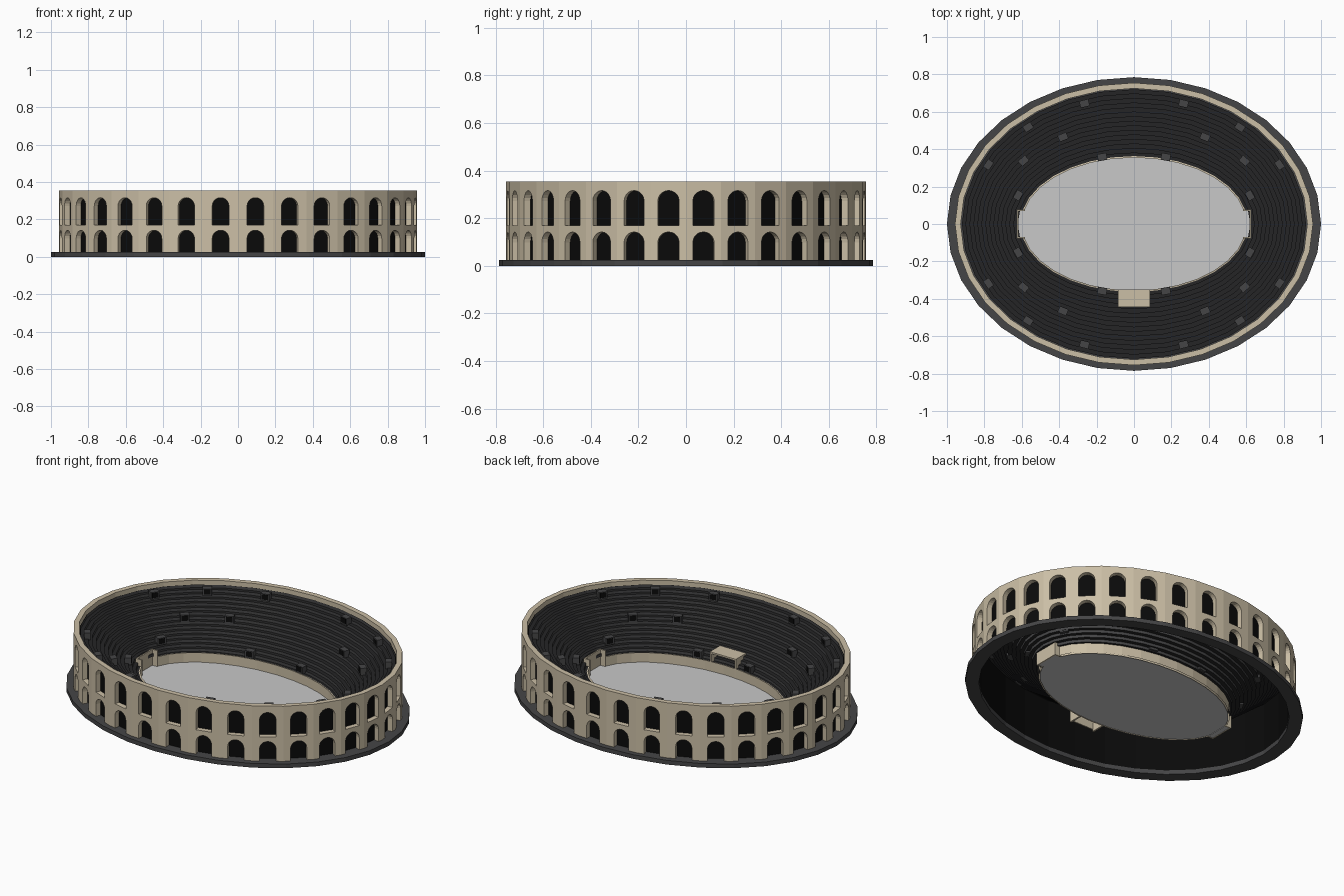
import bpy, bmesh, math
from mathutils import Matrix, Vector

if "Cube" in bpy.data.objects:
    bpy.data.objects.remove(bpy.data.objects["Cube"], do_unlink=True)

N = 32            # sides of every oval
ROWS = 15         # seating rows
FLOOR, PODIUM, SEAT_TOP, RIM = 0.025, 0.08, 0.33, 0.355
INNER, OUTER = (0.60, 0.355), (0.92, 0.72)


def material(name, rgb):
    m = bpy.data.materials.new(name)
    m.use_nodes = True
    m.diffuse_color = (*rgb, 1)
    m.node_tree.nodes["Principled BSDF"].inputs["Base Color"].default_value = (*rgb, 1)
    return m


STONE = material("warm stone", (0.60, 0.52, 0.38))
GREY = material("dark grey", (0.06, 0.06, 0.062))
TREAD = material("charcoal", (0.018, 0.018, 0.019))
BLACK = material("black", (0.003, 0.003, 0.003))
SAND = material("pale grey", (0.58, 0.58, 0.58))


def finish(name, bm, *mats):
    mesh = bpy.data.meshes.new(name)
    bm.to_mesh(mesh)
    bm.free()
    for m in mats:
        mesh.materials.append(m)
    obj = bpy.data.objects.new(name, mesh)
    bpy.context.collection.objects.link(obj)
    return obj


def oval(a, b, z, k):
    t = 2 * math.pi * k / N
    return Vector((a * math.sin(t), -b * math.cos(t), z))


def sweep(name, profile, mats, rule=None, skip=None):
    """Sweep (a, b, z) profile points round the oval."""
    bm = bmesh.new()
    for k in range(N):
        for i, (p, q) in enumerate(zip(profile, profile[1:])):
            if skip and skip(k, i):
                continue
            corners = (oval(*p, k), oval(*q, k), oval(*q, k + 1), oval(*p, k + 1))
            f = bm.faces.new([bm.verts.new(c) for c in corners])
            f.material_index = rule(i) if rule else 0
    bmesh.ops.remove_doubles(bm, verts=bm.verts, dist=1e-5)
    return finish(name, bm, *mats)


def box(name, centre, size, mat, angle=0):
    bm = bmesh.new()
    bmesh.ops.create_cube(bm, size=1, matrix=Matrix.Translation(centre)
                          @ Matrix.Rotation(angle, 4, 'Z') @ Matrix.Diagonal((*size, 1)))
    return finish(name, bm, mat)


def at_gate(k):
    return k % (N // 2) in (N // 4 - 1, N // 4)


# Base step
sweep("base_step", [(0.92, 0.72, 0), (0.92, 0.72, FLOOR), (1, 0.785, FLOOR),
                    (1, 0.785, 0), (0.92, 0.72, 0)], [GREY])

# Arcaded outer wall: one sheet of bays, thickened inwards
HALF, RISE = 0.045, 0.044
SPRING = (0.098, 0.272)
LEVELS = [0.022, SPRING[0], 0.17, SPRING[1], RIM]
ARCH = [(-HALF * math.cos(math.pi * i / 10), RISE * math.sin(math.pi * i / 10))
        for i in range(11)]
bm = bmesh.new()
for k in range(N):
    start, end = oval(0.957, 0.755, 0, k), oval(0.957, 0.755, 0, k + 1)
    mid, along, half_bay = (start + end) / 2, (end - start).normalized(), (end - start).length / 2

    def quad(*uz):
        bm.faces.new([bm.verts.new(mid + along * u + Vector((0, 0, z))) for u, z in uz])

    for u0, u1 in ((-half_bay, -HALF), (HALF, half_bay)):
        for z0, z1 in zip(LEVELS, LEVELS[1:]):
            quad((u0, z0), (u1, z0), (u1, z1), (u0, z1))
    for spring, top in zip(SPRING, (LEVELS[2], RIM)):
        for (u0, h0), (u1, h1) in zip(ARCH, ARCH[1:]):
            quad((u0, spring + h0), (u1, spring + h1), (u1, top), (u0, top))
bmesh.ops.remove_doubles(bm, verts=bm.verts, dist=1e-5)
wall = finish("arcade_wall", bm, STONE)
solid = wall.modifiers.new("thickness", 'SOLIDIFY')
solid.thickness = 0.03
solid.offset = -1
solid.use_even_offset = True

# Dark lining behind the arches
sweep("wall_lining", [(0.923, 0.722, SEAT_TOP), (0.923, 0.722, 0.004)], [BLACK])

# Stepped seating, risers lighter than treads
steps = []
rise = (SEAT_TOP - PODIUM) / ROWS
for r in range(ROWS + 1):
    f = r / ROWS
    a, b = (i + (o - i) * f for i, o in zip(INNER, OUTER))
    z = PODIUM + r * rise
    if r:
        steps.append((a, b, z - rise))
    steps.append((a, b, z))
sweep("seating", steps, [TREAD, GREY], rule=lambda i: i % 2,
      skip=lambda k, i: at_gate(k) and i < 1)

# Podium wall round the arena
a, b = INNER
sweep("podium_wall", [(a + 0.008, b + 0.008, FLOOR), (a + 0.008, b + 0.008, PODIUM),
                      (a, b, PODIUM + 0.002), (a, b, FLOOR - 0.005)][::-1],
      [STONE], skip=lambda k, i: at_gate(k))

# Arena floor
bm = bmesh.new()
bm.faces.new([bm.verts.new(oval(*INNER, FLOOR, k)) for k in range(N)])
finish("arena_floor", bm, SAND)

# End gates
for side, label in ((1, "left"), (-1, "right")):
    box(label + "_gate_floor", (side * 0.603, 0, FLOOR - 0.002), (0.034, 0.14, 0.003), SAND)
    box(label + "_gate_back", (side * 0.621, 0, 0.07), (0.008, 0.156, 0.1), STONE)
    for y in (-0.074, 0.074):
        box(label + "_gate_jamb", (side * 0.604, y, 0.07), (0.04, 0.008, 0.1), STONE)

# Box of honour over the front seating
box("honour_roof", (0, -0.397, 0.136), (0.172, 0.096, 0.01), STONE)
box("honour_back", (0, -0.438, 0.085), (0.16, 0.008, 0.1), STONE)
for x in (-0.08, 0.08):
    box("honour_side", (x, -0.395, 0.08), (0.01, 0.09, 0.11), STONE)

# Stair exits among the seats: (row fraction, angle in degrees), in four quarters
for f, deg in ((0.05, 74), (0.2, 21), (0.5, 60), (0.5, 39), (0.88, 72.5), (0.88, 50), (0.88, 28)):
    a, b = (i + (o - i) * f for i, o in zip(INNER, OUTER))
    t = math.radians(deg)
    z = PODIUM + (SEAT_TOP - PODIUM) * f + 0.012
    for sx in (1, -1):
        for sy in (1, -1):
            x, y = sx * a * math.cos(t), sy * b * math.sin(t)
            out = Vector((x / a ** 2, y / b ** 2, 0)).normalized()
            angle = math.atan2(out.y, out.x)
            spot = Vector((x, y, z))
            box("stair_exit", spot, (0.036, 0.05, 0.042), GREY, angle)
            box("stair_doorway", spot - out * 0.0185 + Vector((0, 0, 0.002)),
                (0.002, 0.036, 0.03), BLACK, angle)
